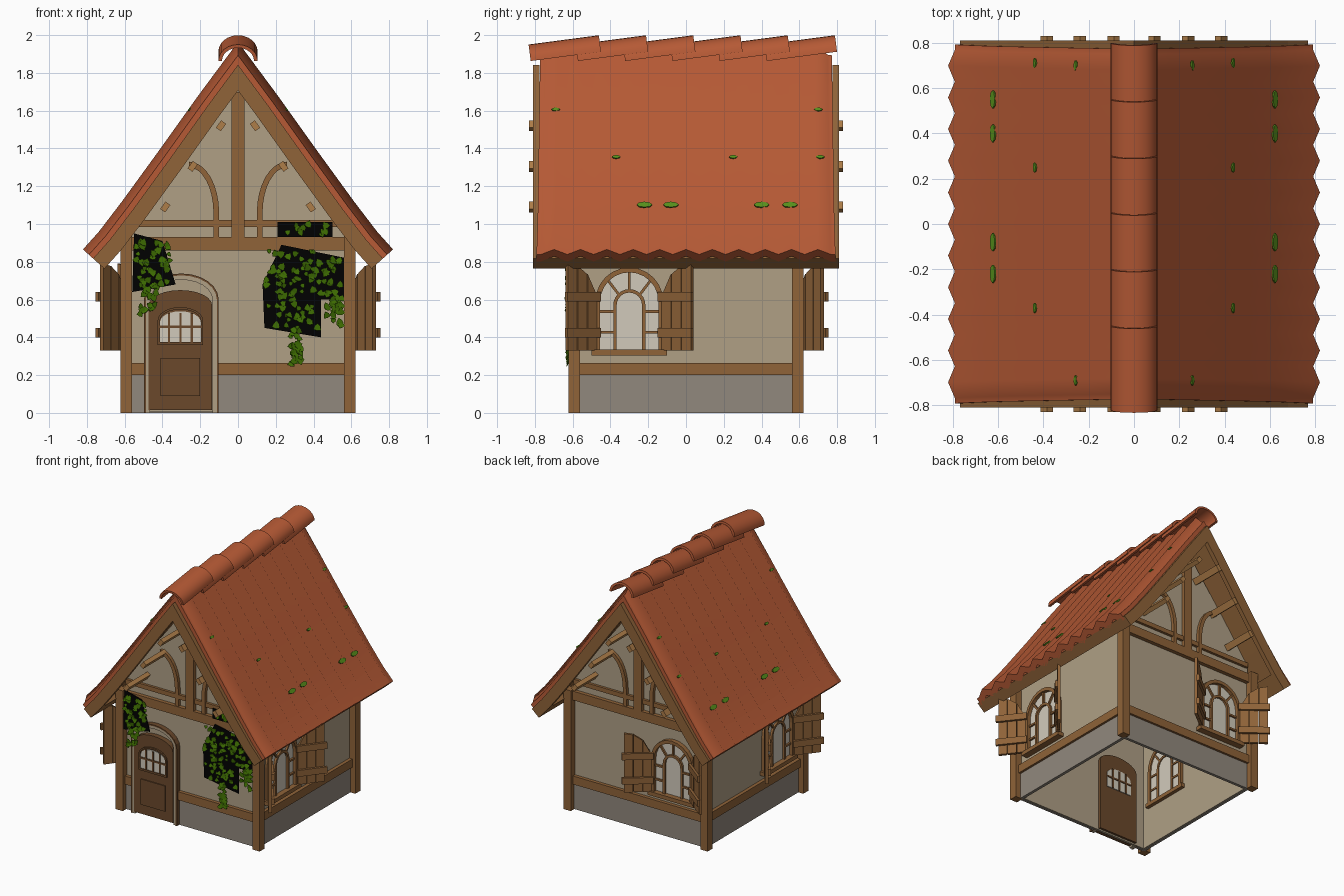
import bpy, bmesh, math, random
from mathutils import Matrix, Vector

if "Cube" in bpy.data.objects:
    bpy.data.objects.remove(bpy.data.objects["Cube"])

random.seed(4)
I = Matrix.Identity(4)
T = Matrix.Translation
def R(deg, axis): return Matrix.Rotation(math.radians(deg), 4, axis)

def material(name, r, g, b):
    m = bpy.data.materials.new(name)
    m.diffuse_color = tuple((c / 255) ** 2.2 for c in (r, g, b)) + (1,)
    m.use_nodes = True
    m.node_tree.nodes["Principled BSDF"].inputs["Base Color"].default_value = m.diffuse_color
    return m
ROOF = material("terracotta", 180, 90, 56)
PLASTER = material("plaster", 174, 158, 132)
STONE = material("stone", 144, 135, 124)
WOOD = material("timber", 142, 99, 59)
DOOR = material("dark_wood", 106, 74, 47)
PEG = material("light_wood", 172, 124, 74)
GLASS = material("glass", 208, 201, 186)
MOSS = material("moss_green", 88, 142, 34)
LEAF = material("leaf_green", 64, 108, 8)
BLACK = material("ivy_shadow", 6, 6, 5)

def finish(bm, name, mat, smooth=None):
    bmesh.ops.recalc_face_normals(bm, faces=bm.faces)
    if smooth:
        for f in bm.faces:
            f.smooth = True
        for e in bm.edges:
            e.smooth = len(e.link_faces) == 2 and e.calc_face_angle() < math.radians(smooth)
    me = bpy.data.meshes.new(name)
    bm.to_mesh(me)
    bm.free()
    me.materials.append(mat)
    ob = bpy.data.objects.new(name, me)
    bpy.context.collection.objects.link(ob)
    return ob

def make(name, mat, shapes, M=I, smooth=None):
    """shapes: (xz outline, y start, y end[, matrix]) prisms joined in one object"""
    bm = bmesh.new()
    for s in shapes:
        pts, a, b = s[:3]
        X = M @ (s[3] if len(s) > 3 else I)
        lo, hi = [[bm.verts.new(X @ Vector((x, y, z))) for x, z in pts] for y in (a, b)]
        bm.faces.new(lo)
        bm.faces.new(hi[::-1])
        for i in range(len(pts)):
            j = (i + 1) % len(pts)
            bm.faces.new((lo[j], lo[i], hi[i], hi[j]))
    return finish(bm, name, mat, smooth)

def rect(x0, x1, z0, z1): return [(x0, z0), (x1, z0), (x1, z1), (x0, z1)]

def arch(hw, z0, zs, rise=None, cx=0, n=12):
    rise = hw if rise is None else rise
    arc = [(cx - hw * math.cos(math.pi * k / n), zs + rise * math.sin(math.pi * k / n)) for k in range(n + 1)]
    return [(cx - hw, z0)] + arc + [(cx + hw, z0)]

def ring(hw, w, z0, zs, rise=None, cx=0):
    rise = hw if rise is None else rise
    return arch(hw, z0, zs, rise, cx) + arch(hw - w, z0, zs, rise - w, cx)[::-1]

def bar(p, q, w):
    p, q = Vector(p), Vector(q)
    n = (q - p).orthogonal().normalized() * w / 2
    return [tuple(v) for v in (p + n, q + n, q - n, p - n)]

# ---- roof profile (one side, outer surface) ----
PROF = [Vector(p) for p in ((0, 1.93), (.2, 1.66), (.4, 1.38), (.6, 1.105), (.72, .948), (.806, .852))]
def normal(i):
    a, b = PROF[max(i - 1, 0)], PROF[min(i + 1, len(PROF) - 1)]
    d = (b - a).normalized()
    return Vector((-d.y, d.x))
def offset(d):
    out = [(0, PROF[0].y - d * 1.68)]
    return out + [tuple(PROF[i] - normal(i) * d) for i in range(1, len(PROF))]
def band(d0, d1):
    o, n = offset(d0), offset(d1)
    full = lambda c: [(-x, z) for x, z in c[:0:-1]] + c
    return full(o) + full(n)[::-1]

# ---- corrugated roof covering ----
N = 22
AMP = .02
stations = [(-1, -.022)] + [(-.97 + 1.94 * k / N, AMP if k % 2 else -AMP) for k in range(N + 1)] + [(1, -.022)]
for side, label in ((1, "right"), (-1, "left")):
    bm = bmesh.new()
    grids = []
    for thick in (0, .055):
        grids.append([[bm.verts.new((side * x, s * (.772 + .02 * i / 5), z))
                       for i, (x, z) in enumerate(offset(thick - amp))] for s, amp in stations])
    top, bot = grids
    J, K = len(stations), len(PROF)
    for g in grids:
        for j in range(J - 1):
            for i in range(K - 1):
                bm.faces.new((g[j][i], g[j + 1][i], g[j + 1][i + 1], g[j][i + 1]))
    for i in range(K - 1):
        for j in (0, J - 1):
            bm.faces.new((top[j][i], top[j][i + 1], bot[j][i + 1], bot[j][i]))
    for j in range(J - 1):
        for i in (0, K - 1):
            bm.faces.new((top[j][i], top[j + 1][i], bot[j + 1][i], bot[j][i]))
    finish(bm, "roof_" + label, ROOF, 75)

# ---- roof boarding, gable boards, sloping eave boards ----
make("roof_boarding", WOOD, [(band(.05, .08), -.77, .77)])
make("gable_boards", WOOD, [(band(.052, .133), -.81, -.775), (band(.052, .133), .775, .81)])
eave = offset(.06)[-2:] + offset(.133)[:-3:-1]
make("eave_boards", WOOD, [([(s * x, z) for x, z in eave], -.78, .78) for s in (-1, 1)])

# ---- ridge tiles ----
half_ring = [(.104 * math.cos(math.pi * k / 12), .088 * math.sin(math.pi * k / 12)) for k in range(13)]
half_ring += [(x * .82, z * .8) for x, z in half_ring[::-1]]
for k in range(6):
    make(f"ridge_tile_{k + 1}", ROOF, [(half_ring, 0, .375)],
         T((0, -.822 + .25 * k, 1.863)) @ R(7.5, 'X'), 40)

# ---- moss tufts on both slopes ----
moss = []
for x, ys in ((.61, (-.22, -.08, .4, .55)), (.425, (-.37, .25, .71)), (.245, (-.69, .7))):
    i = next(k for k in range(5) if PROF[k + 1].x > x)
    a, b = PROF[i], PROF[i + 1]
    p, d = a.lerp(b, (x - a.x) / (b.x - a.x)), (b - a).normalized()
    for y in ys:
        for s in (-1, 1):
            w = .04 if x > .5 else .022
            out = [(w * math.cos(t * math.pi / 4), w * .45 * math.sin(t * math.pi / 4)) for t in range(8)]
            rot = Matrix(((0, 1, 0), (-s * d.y, 0, d.x), (s * d.x, 0, d.y))).transposed().to_4x4()
            moss.append((out, .012, .02, T((s * p.x, y, p.y)) @ rot))
make("roof_moss", MOSS, moss)

# ---- plaster walls: hollow shell open at the bottom ----
walls = make("walls", PLASTER, [([(-.57, .004), (.57, .004), (.57, 1.03), (0, 1.76), (-.57, 1.03)], -.57, .57)])
bm = bmesh.new()
bm.from_mesh(walls.data)
bmesh.ops.delete(bm, geom=[f for f in bm.faces if f.normal.z < -.9], context='FACES')
bm.to_mesh(walls.data)
bm.free()
sol = walls.modifiers.new("thickness", 'SOLIDIFY')
sol.thickness, sol.offset = .025, -1

# ---- stone base and sill beams, with a gap for the door ----
for name, mat, z0, z1, out in (("stone_base", STONE, 0, .2, .58), ("sill_beam", WOOD, .2, .265, .597)):
    make(name, mat, [(rect(-.57, -.49, z0, z1), -out, -.56), (rect(-.11, .57, z0, z1), -out, -.56),
                     (rect(-.57, .57, z0, z1), .56, out), (rect(-out, -.56, z0, z1), -.57, .57),
                     (rect(.56, out, z0, z1), -.57, .57)])
make("corner_posts", WOOD, [(rect(s * .592 - .031, s * .592 + .031, 0, .94), t * .592 - .031, t * .592 + .031)
                            for s in (-1, 1) for t in (-1, 1)])

# ---- gable timbers and purlin ends, front and back ----
arc = lambda r, s: [(s * (.26 - (.16 - r) * math.cos(k * math.pi / 16)), 1.06 + (.27 - r) * math.sin(k * math.pi / 16))
                    for k in range(9)]
for M, label in ((I, "front"), (R(180, 'Z'), "back")):
    timbers = [(rect(-.57, .57, .86, .93), -.6, -.56), (rect(-.56, .56, .985, 1.02), -.59, -.56),
               (rect(-.035, .035, .93, 1.7), -.6, -.56)]
    for s in (-1, 1):
        timbers.append(([(s * .1, .93)] + arc(0, s) + arc(.03, s)[::-1] + [(s * .13, .93)], -.595, -.56))
    make(label + "_gable_timbers", WOOD, timbers, M)
    make(label + "_purlins", PEG, [(rect(-.024, .024, -.016, .016), -.83, -.56, T((s * x, 0, z)) @ R(s * 54, 'Y'))
                                   for s in (-1, 1) for x, z in ((.09, 1.52), (.24, 1.305), (.385, 1.09))], M)

# ---- arched windows with open shutters ----
def window(label, W):
    make(label + "_window_glass", GLASS, [(arch(.16, .33, .59), -.008, .03)], W)
    frame = [(ring(.18, .026, .32, .59), -.035, .04), (ring(.085, .018, .33, .57), -.025, .037),
             (rect(-.2, .2, .305, .335), -.05, .045)]
    for s in (-1, 1):
        frame += [(rect(min(s * .075, s * .16), max(s * .075, s * .16), z, z + .014), -.022, .037) for z in (.42, .53)]
    for a in (45, 90, 135):
        c, q = math.cos(math.radians(a)), math.sin(math.radians(a))
        frame.append((bar((.075 * c, .57 + .075 * q), (.165 * c, .59 + .165 * q), .014), -.022, .037))
    make(label + "_window_frame", WOOD, frame, W)
    tops = (.62, .735, .778, .79)
    for s, side in ((-1, "left"), (1, "right")):
        H = W @ T((s * .175, -.03, 0)) @ R(-s * 38, 'Z')
        parts = []
        for k in range(3):
            x0, x1 = s * (.067 * k + .002), s * (.067 * (k + 1) - .002)
            parts.append(([(x0, .33), (x1, .33), (x1, tops[k + 1]), (x0, tops[k])], -.01, .012))
        parts += [(rect(min(-s * .01, s * .215), max(-s * .01, s * .215), z, z + .05), -.028, -.008) for z in (.4, .59)]
        make(f"{label}_shutter_{side}", WOOD, parts, H)
window("right", T((.57, -.3, 0)) @ R(90, 'Z'))
window("left", T((-.57, -.3, 0)) @ R(-90, 'Z'))
window("back", T((-.3, .57, 0)) @ R(180, 'Z'))

# ---- door with surround, panel and small panes ----
make("door_surround", PLASTER, [(ring(.19, .025, 0, .6, .13, -.3), -.605, -.56)])
make("door_frame", DOOR, [(ring(.198, .01, 0, .6, .138, -.3), -.61, -.56)])
make("door", DOOR, [(arch(.168, .015, .57, .08, -.305), -.61, -.535),
                    (ring(.12, .012, .37, .49, .07, -.305), -.622, -.605),
                    (rect(-.425, -.185, .36, .375), -.622, -.605)])
make("door_panes", GLASS, [(arch(.108, .375, .48, .058, -.305), -.614, -.528)])
make("door_bars", DOOR, [(rect(x - .006, x + .006, .375, .53), -.62, -.522) for x in (-.365, -.305, -.245)]
     + [(rect(-.413, -.197, .45, .463), -.62, -.522)])
make("door_panel", DOOR, [(rect(-.41, -.2, .09, .29), -.618, -.605)])

# ---- ivy: dark backing sheets with leaves ----
left = [(-.55, .95), (-.40, .91), (-.33, .68), (-.44, .66), (-.56, .64)]
right = [(.23, .89), (.57, .82), (.56, .6), (.44, .6), (.44, .4), (.14, .45), (.13, .68)]
make("ivy_backing", BLACK, [(left, -.618, -.613), (right, -.618, -.613), (rect(.21, .5, .93, 1.01), -.618, -.613)])
leaves = []
for x0, x1, z0, z1, n in ((-.54, -.36, .68, .92, 38), (-.52, -.43, .52, .68, 24), (.15, .42, .45, .86, 85),
                          (.42, .55, .6, .82, 28), (.27, .34, .26, .48, 30), (.46, .55, .46, .62, 26),
                          (.24, .48, .94, 1.0, 12)):
    for _ in range(n):
        r = random.uniform(.014, .025)
        out = [(r * f * math.cos(k * math.pi / 3), r * f * math.sin(k * math.pi / 3)) for k, f in enumerate((1, .7, 1, .8, 1, .7))]
        P = T((random.uniform(x0, x1), random.uniform(-.634, -.626), random.uniform(z0, z1)))
        leaves.append((out, 0, .003, P @ R(random.uniform(-25, 10), 'X') @ R(random.uniform(0, 28), 'Z') @ R(random.uniform(0, 360), 'Y')))
make("ivy_leaves", LEAF, leaves)
